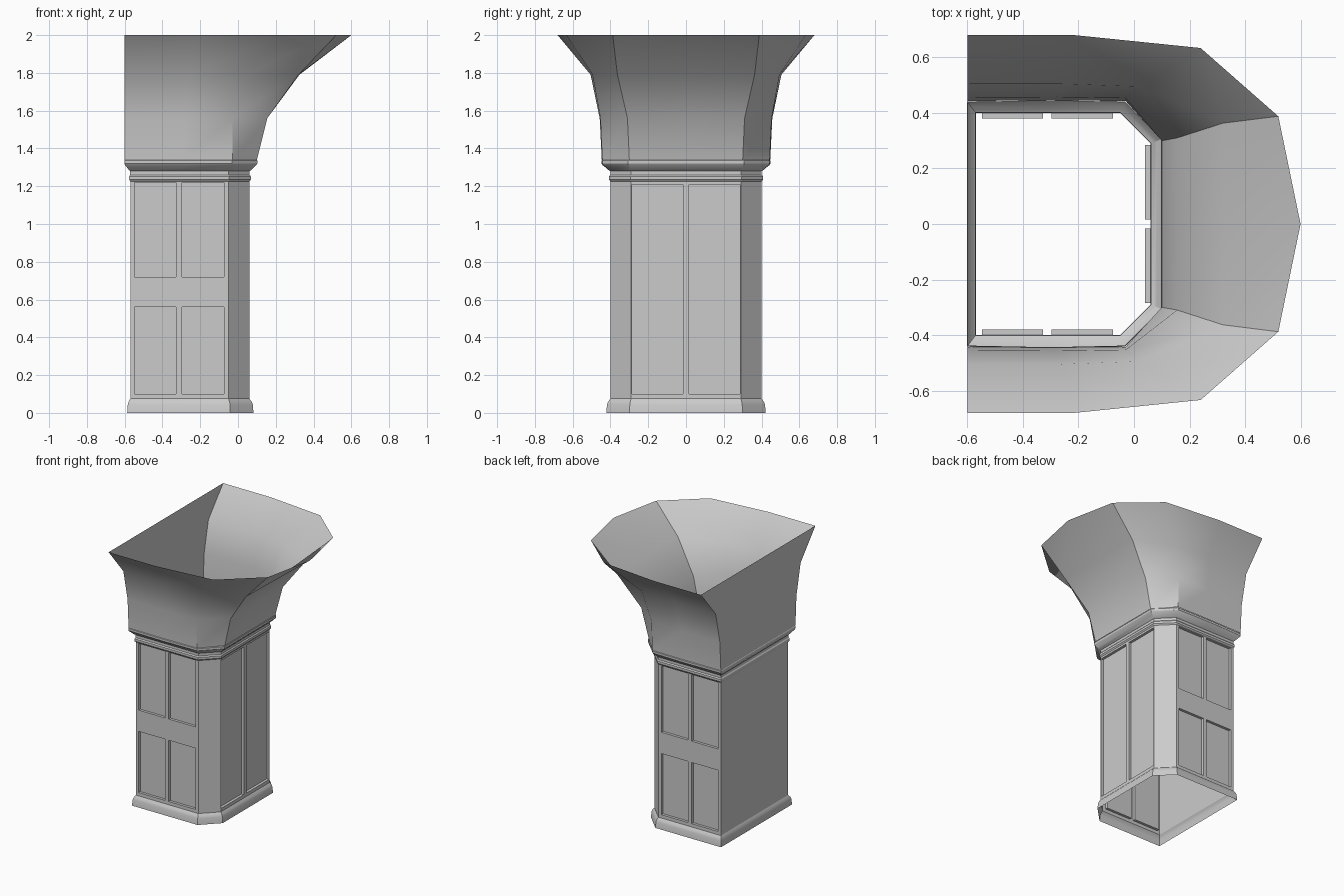
import bpy
import math
from mathutils import Vector

if "Cube" in bpy.data.objects:
    bpy.data.objects.remove(bpy.data.objects["Cube"])


def make_object(name, verts, faces, angle=30):
    mesh = bpy.data.meshes.new(name)
    mesh.from_pydata([tuple(v) for v in verts], [], faces)
    mesh.update()
    ob = bpy.data.objects.new(name, mesh)
    bpy.context.collection.objects.link(ob)
    bpy.ops.object.select_all(action='DESELECT')
    ob.select_set(True)
    bpy.context.view_layer.objects.active = ob
    bpy.ops.object.shade_smooth_by_angle(angle=math.radians(angle))
    return ob


def mirror_ring(half, z):
    """Full counter-clockwise ring from its front half (y < 0)."""
    back = [(x, -y) for x, y in reversed(half) if abs(y) > 1e-6]
    return [Vector((x, y, z)) for x, y in half + back]


def shaft_ring(offset, z, bow=0.0):
    """Chamfered pier outline, pushed outward by offset."""
    k = 0.414 * offset
    return mirror_ring([(-0.57 - 0.75 * offset, -0.40 - offset),
                        (-0.30, -0.40 - offset - bow),
                        (-0.05 + k, -0.40 - offset),
                        (0.06 + offset, -0.29 - k)], z)


def loft(name, rings):
    n = len(rings[0])
    verts = [v for ring in rings for v in ring]
    faces = [(r * n + i, r * n + (i + 1) % n,
              (r + 1) * n + (i + 1) % n, (r + 1) * n + i)
             for r in range(len(rings) - 1) for i in range(n)]
    return make_object(name, verts, faces)


def panel_wall(name, a, b, ucuts=(), zcuts=(), depth=0.02):
    """Upright wall from a to b; every odd grid cell is a sunken panel."""
    a, b = Vector((*a, 0)), Vector((*b, 0))
    along = (b - a).normalized()
    inward = Vector((-along.y, along.x, 0)) * depth
    us = [0, *ucuts, (b - a).length]
    zs = [Z0, *zcuts, Z1]
    verts, faces = [], []

    def quad(*pts):
        faces.append(tuple(range(len(verts), len(verts) + 4)))
        verts.extend(pts)

    for i in range(len(us) - 1):
        for j in range(len(zs) - 1):
            rim = [a + along * u + Vector((0, 0, z)) for u, z in
                   ((us[i], zs[j]), (us[i + 1], zs[j]),
                    (us[i + 1], zs[j + 1]), (us[i], zs[j + 1]))]
            if i % 2 and j % 2:
                inner = [p + inward for p in rim]
                for k in range(4):
                    m = (k + 1) % 4
                    quad(rim[k], rim[m], inner[m], inner[k])
                quad(*inner)
            else:
                quad(*rim)
    return make_object(name, verts, faces)


Z0, Z1 = 0.075, 1.225

# Base skirting
loft("base_skirting", [shaft_ring(o, z) for o, z in
                       ((0.022, 0), (0.018, 0.045), (0.012, 0.06), (0, Z0))])

# Shaft walls: sunken panels on front, back and right
side_z = (0.10, 0.56, 0.72, 1.22)
panel_wall("front_panels", (-0.57, -0.40), (-0.05, -0.40),
           (0.023, 0.243, 0.273, 0.495), side_z)
panel_wall("back_panels", (-0.05, 0.40), (-0.57, 0.40),
           (0.025, 0.247, 0.277, 0.497), side_z)
panel_wall("right_panels", (0.06, -0.29), (0.06, 0.29),
           (0.005, 0.273, 0.307, 0.575), (0.10, 1.21))
panel_wall("front_chamfer", (-0.05, -0.40), (0.06, -0.29))
panel_wall("back_chamfer", (0.06, 0.29), (-0.05, 0.40))
panel_wall("left_wall", (-0.57, 0.40), (-0.57, -0.40))

# Capital moulding
loft("capital_moulding", [shaft_ring(o, z, b) for o, z, b in (
    (0, Z1, 0), (0.008, 1.235, 0), (0.008, 1.252, 0), (0.001, 1.26, 0),
    (0.001, 1.28, 0), (0.012, 1.287, 0), (0.022, 1.298, 0.002),
    (0.037, 1.312, 0.005), (0.042, 1.32, 0.006), (0.042, 1.335, 0.006),
    (0.038, 1.34, 0.006))])

# Flaring open top
flare = [
    (1.34, [(-0.60, -0.443), (-0.30, -0.446), (-0.03, -0.443),
            (0.10, -0.30), (0.10, 0)]),
    (1.56, [(-0.60, -0.455), (-0.28, -0.457), (-0.03, -0.453),
            (0.155, -0.31), (0.155, 0)]),
    (1.79, [(-0.60, -0.505), (-0.26, -0.505), (0.02, -0.495),
            (0.32, -0.363), (0.325, 0)]),
    (2.00, [(-0.60, -0.68), (-0.21, -0.68), (0.24, -0.634),
            (0.52, -0.388), (0.60, 0)]),
]
loft("flared_top", [mirror_ring(half, z) for z, half in flare])
